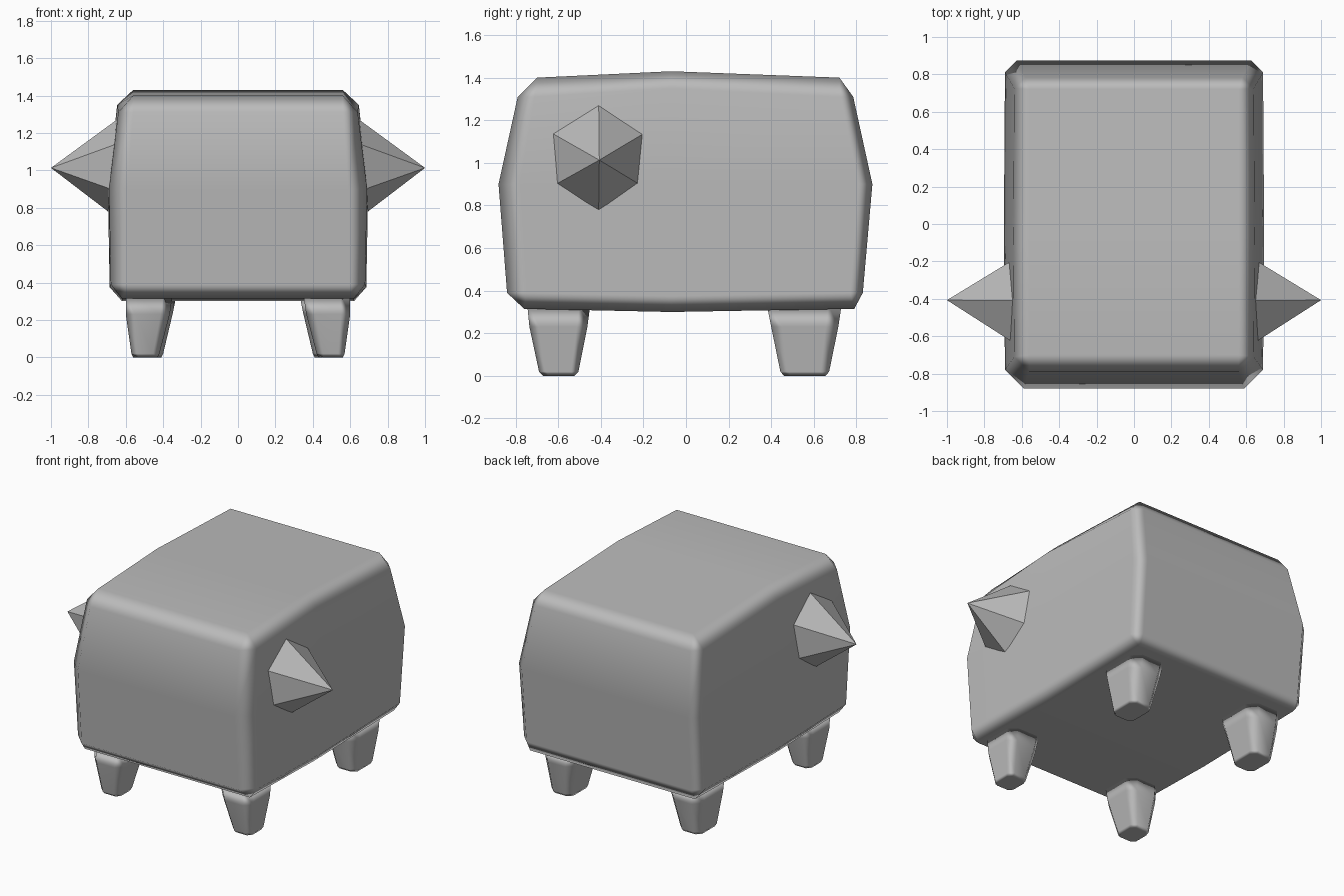
import bpy, bmesh

cube = bpy.data.objects.get("Cube")
if cube:
    bpy.data.objects.remove(cube, do_unlink=True)

grey = bpy.data.materials.new("plain_grey")
grey.use_nodes = True
colour = (0.5, 0.5, 0.5, 1)
grey.diffuse_color = colour
grey.node_tree.nodes["Principled BSDF"].inputs["Base Color"].default_value = colour


def finish(name, bm, smooth):
    bmesh.ops.remove_doubles(bm, verts=bm.verts, dist=0.0005)
    bmesh.ops.recalc_face_normals(bm, faces=bm.faces)
    mesh = bpy.data.meshes.new(name)
    bm.to_mesh(mesh)
    bm.free()
    mesh.materials.append(grey)
    obj = bpy.data.objects.new(name, mesh)
    bpy.context.collection.objects.link(obj)
    for poly in mesh.polygons:
        poly.use_smooth = smooth
    if smooth:
        # Keeps the big panels flat and the bevels soft
        obj.modifiers.new("soft_bevels", "WEIGHTED_NORMAL").weight = 100
    return obj


def ring(bm, x0, x1, y0, y1, z, cut0, cut1, mid=None, mid_z=None, widen=0.0):
    """Rectangle with cut corners; optional middle point on both long sides."""
    pts = [(x0, y0 + cut0, z), (x0 + cut0, y0, z), (x1 - cut0, y0, z), (x1, y0 + cut0, z)]
    if mid is not None:
        pts.append((x1 + widen, mid, mid_z))
    pts += [(x1, y1 - cut1, z), (x1 - cut1, y1, z), (x0 + cut1, y1, z), (x0, y1 - cut1, z)]
    if mid is not None:
        pts.append((x0 - widen, mid, mid_z))
    return [bm.verts.new(p) for p in pts]


def bridge(bm, rings):
    for low, high in zip(rings, rings[1:]):
        n = len(low)
        for i in range(n):
            j = (i + 1) % n
            bm.faces.new((low[i], low[j], high[j], high[i]))


def split_cap(bm, r):
    """Front and back halves meeting at the middle ridge."""
    bm.faces.new((r[0], r[1], r[2], r[3], r[4], r[9]))
    bm.faces.new((r[9], r[4], r[5], r[6], r[7], r[8]))


# Body: half width, front, back, height, corner cuts, height at the middle
sections = [
    (0.62, -0.76, 0.79, 0.315, 0, 0, 0.30),
    (0.68, -0.84, 0.83, 0.39, 0.09, 0.06, 0.375),
    (0.69, -0.88, 0.875, 0.90, 0.10, 0.065, 0.90),
    (0.64, -0.79, 0.785, 1.31, 0.08, 0.06, 1.35),
    (0.56, -0.70, 0.72, 1.40, 0, 0, 1.43),
]
bm = bmesh.new()
rings = [ring(bm, -w, w, f, b, z, c0, c1, -0.07, mz, 0.006 if c0 else 0)
         for w, f, b, z, c0, c1, mz in sections]
bridge(bm, rings)
split_cap(bm, rings[0])
split_cap(bm, rings[-1])
finish("body", bm, True)

# Legs: inner and outer x, front and back y, height, corner cut
front_leg = [
    (0.35, 0.60, -0.745, -0.45, 0.33, 0.05),
    (0.365, 0.60, -0.735, -0.463, 0.23, 0.05),
    (0.42, 0.57, -0.69, -0.505, 0.02, 0.035),
    (0.43, 0.56, -0.67, -0.525, 0, 0.025),
]
back_leg = [
    (0.33, 0.60, 0.38, 0.73, 0.33, 0.06),
    (0.35, 0.60, 0.40, 0.715, 0.23, 0.06),
    (0.40, 0.57, 0.443, 0.672, 0.02, 0.04),
    (0.41, 0.56, 0.46, 0.655, 0, 0.03),
]
for part, levels in (("front", front_leg), ("back", back_leg)):
    for side, s in (("left", 1), ("right", -1)):
        bm = bmesh.new()
        rings = [ring(bm, *sorted((s * a, s * b)), f, k, z, c, c)
                 for a, b, f, k, z, c in levels]
        bridge(bm, rings)
        bm.faces.new(rings[0])
        bm.faces.new(rings[-1])
        finish(f"{part}_{side}_leg", bm, True)

# Horns: six-sided spikes leaning with the body sides
outline = [(-0.41, 1.28), (-0.195, 1.14), (-0.22, 0.90),
           (-0.41, 0.78), (-0.61, 0.90), (-0.63, 1.14)]
for side, s in (("left", 1), ("right", -1)):
    bm = bmesh.new()
    base = [bm.verts.new((s * (0.695 - (z - 0.78) * 0.12), y, z)) for y, z in outline]
    tip = bm.verts.new((s, -0.407, 1.013))
    bm.faces.new(base)
    for i in range(6):
        bm.faces.new((base[i], base[(i + 1) % 6], tip))
    finish(f"{side}_horn", bm, False)
